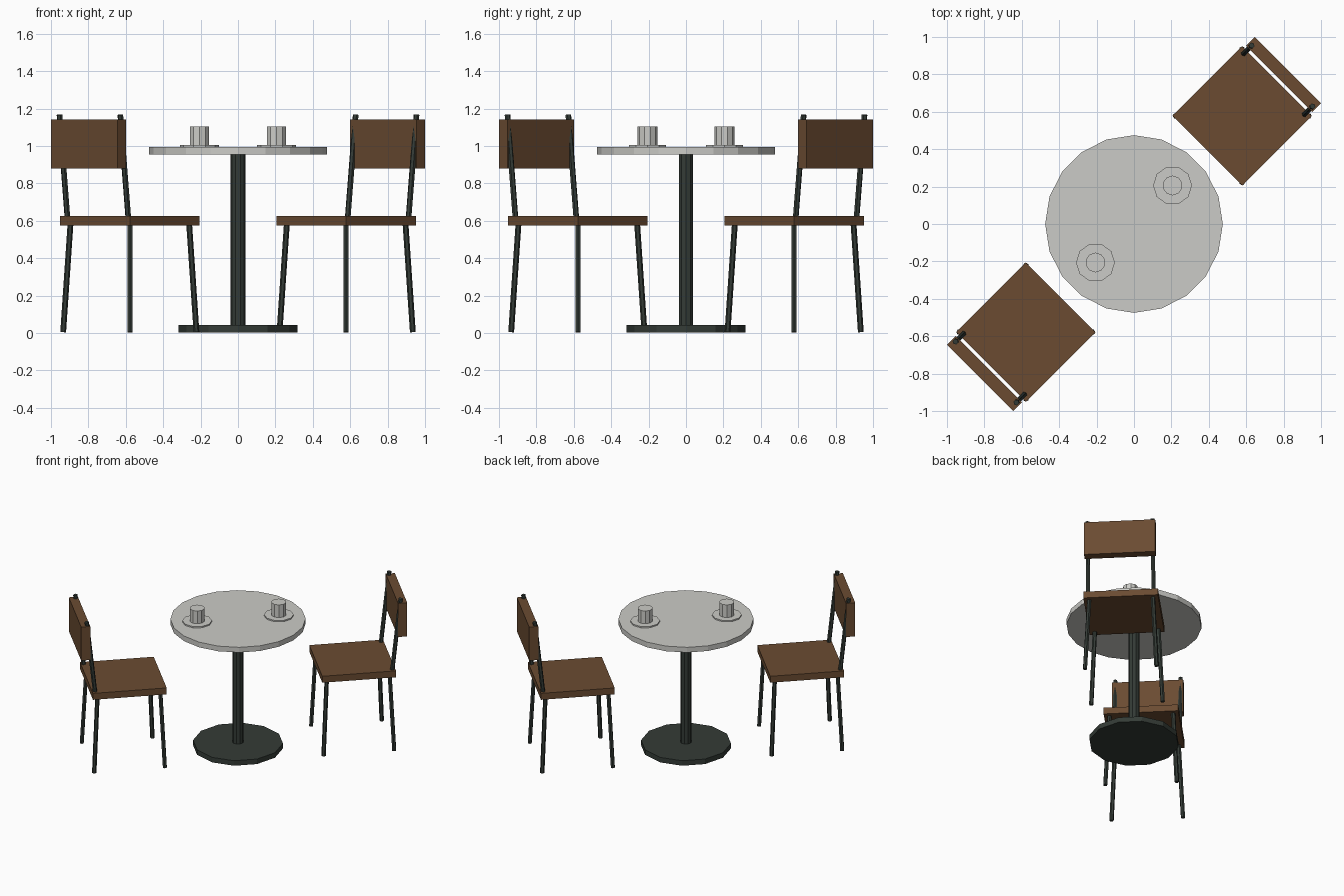
import bpy, math
from mathutils import Vector, Matrix

if "Cube" in bpy.data.objects:
    bpy.data.objects.remove(bpy.data.objects["Cube"])


def material(name, rgb):
    m = bpy.data.materials.new(name)
    m.diffuse_color = (*rgb, 1)
    m.use_nodes = True
    m.node_tree.nodes["Principled BSDF"].inputs["Base Color"].default_value = m.diffuse_color
    return m


WOOD = material("brown wood", (0.145, 0.071, 0.031))
METAL = material("dark green metal", (0.034, 0.044, 0.037))
STONE = material("pale grey", (0.60, 0.60, 0.57))


def finish(name, mat, matrix=Matrix()):
    ob = bpy.context.object
    ob.name = name
    ob.data.materials.append(mat)
    ob.matrix_world = matrix
    return ob


def disc(name, mat, x, y, z0, z1, r, sides, turn=90):
    # upright prism; turn is the angle of a vertex from +y
    bpy.ops.mesh.primitive_cylinder_add(vertices=sides, radius=r, depth=z1 - z0)
    finish(name, mat, Matrix.Translation((x, y, (z0 + z1) / 2))
           @ Matrix.Rotation(math.radians(turn), 4, 'Z'))


def box(name, mat, lo, hi, frame):
    lo, hi = Vector(lo), Vector(hi)
    bpy.ops.mesh.primitive_cube_add(size=1)
    finish(name, mat, frame @ Matrix.Translation((lo + hi) / 2)
           @ Matrix.Diagonal((*(hi - lo), 1)))


def rod(name, mat, a, b, r, frame):
    a, b = Vector(a), Vector(b)
    d = b - a
    bpy.ops.mesh.primitive_cylinder_add(vertices=6, radius=r, depth=d.length)
    finish(name, mat, frame @ Matrix.Translation((a + b) / 2)
           @ d.to_track_quat('Z', 'Y').to_matrix().to_4x4())


# table
disc("table_top", STONE, 0, 0, 0.955, 0.995, 0.475, 20)
disc("table_column", METAL, 0, 0, 0.03, 0.96, 0.04, 10)
disc("table_base", METAL, 0, 0, 0.003, 0.042, 0.317, 12)

# cups on saucers
for s in (1, -1):
    disc("saucer", STONE, 0.206 * s, 0.206 * s, 0.993, 1.005, 0.104, 10)
    disc("cup", STONE, 0.206 * s, 0.206 * s, 1.0, 1.103, 0.053, 10, 0)

# chairs: local x runs outwards along the diagonal
C = 0.818
for turn in (45, 225):
    f = Matrix.Rotation(math.radians(turn), 4, 'Z')
    box("seat", WOOD, (C - 0.263, -0.263, 0.575), (C + 0.263, 0.263, 0.625), f)
    box("backrest", WOOD, (1.098, -0.251, 0.88), (1.163, 0.251, 1.14), f)
    for v in (1, -1):
        for u, name in ((-1, "front_leg"), (1, "back_leg")):
            rod(name, METAL, (C + 0.252 * u, 0.252 * v, 0.004),
                (C + 0.224 * u, 0.224 * v, 0.59), 0.0155, f)
        rod("back_post", METAL, (1.058, 0.23 * v, 0.60),
            (1.12, 0.23 * v, 1.167), 0.0155, f)
